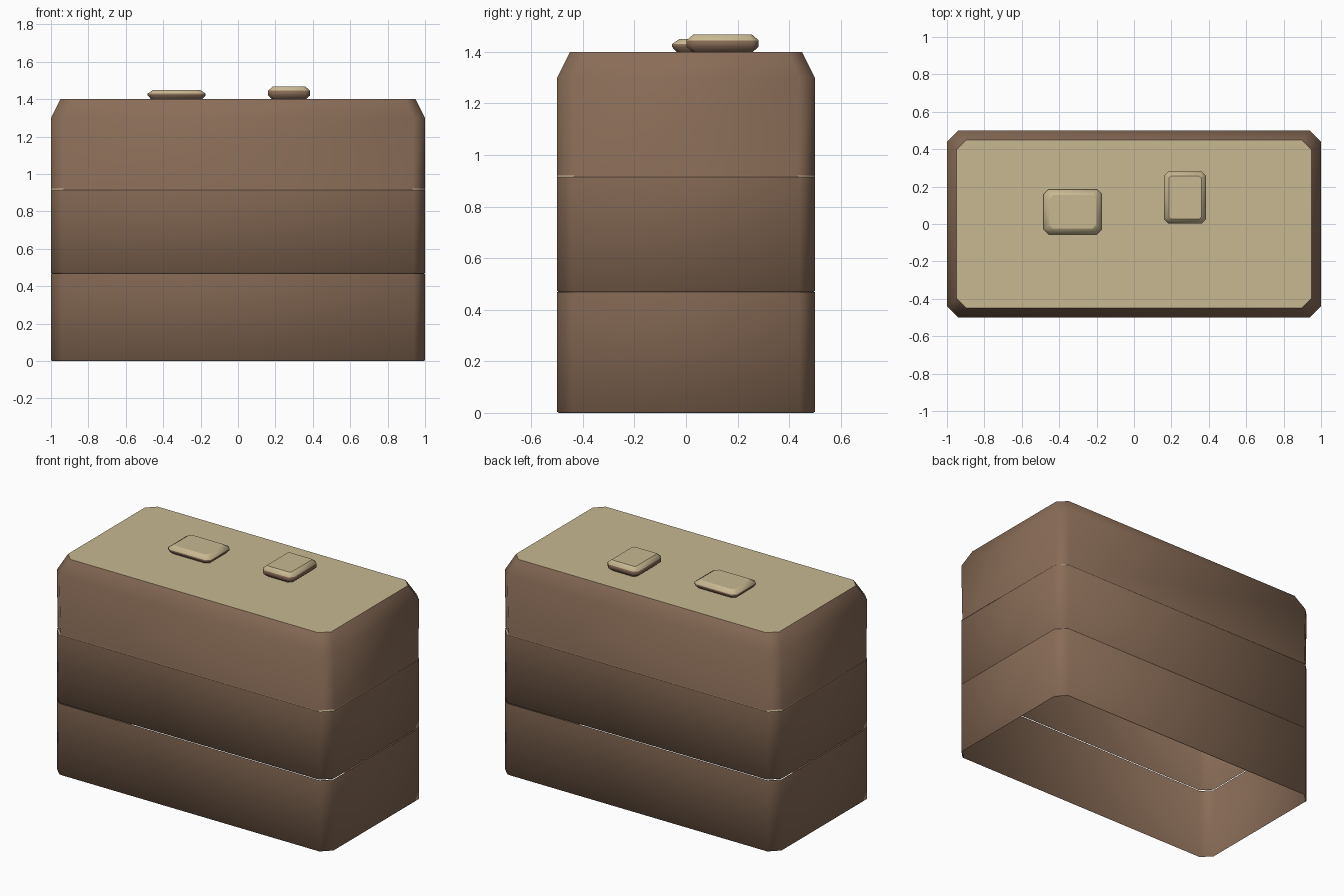
import bpy, bmesh

cube = bpy.data.objects.get("Cube")
if cube:
    bpy.data.objects.remove(cube, do_unlink=True)


def material(name, rgb):
    m = bpy.data.materials.new(name)
    m.use_nodes = True
    m.diffuse_color = (*rgb, 1)
    bsdf = m.node_tree.nodes["Principled BSDF"]
    bsdf.inputs["Base Color"].default_value = (*rgb, 1)
    bsdf.inputs["Roughness"].default_value = 0.9
    return m


BROWN = material("earth brown", (0.25, 0.15, 0.095))
CREAM = material("sand cream", (0.58, 0.48, 0.285))


def octagon(hx, hy, cut):
    """Rectangle outline with its four corners cut off, counter-clockwise."""
    return [(hx, -hy + cut), (hx, hy - cut), (hx - cut, hy), (-hx + cut, hy),
            (-hx, hy - cut), (-hx, -hy + cut), (-hx + cut, -hy), (hx - cut, -hy)]


def loft(name, centre, half, rings, cream, cap_top=False, cap_bottom=False):
    """Stack cut-corner rings (z, inset, cut); cream(face) picks the light faces."""
    bm = bmesh.new()
    loops = [[bm.verts.new((centre[0] + x, centre[1] + y, z))
              for x, y in octagon(half[0] - inset, half[1] - inset, cut)]
             for z, inset, cut in rings]
    for low, high in zip(loops, loops[1:]):
        for i in range(8):
            j = (i + 1) % 8
            bm.faces.new((low[i], low[j], high[j], high[i]))
    for face in bm.faces:
        face.smooth = True
    if cap_top:
        cap = bm.faces.new(loops[-1])
        for edge in cap.edges:
            edge.smooth = False
    if cap_bottom:
        bm.faces.new(loops[0][::-1])
    bm.normal_update()
    for face in bm.faces:
        face.material_index = int(cream(face))
    mesh = bpy.data.meshes.new(name)
    bm.to_mesh(mesh)
    bm.free()
    mesh.materials.append(BROWN)
    mesh.materials.append(CREAM)
    obj = bpy.data.objects.new(name, mesh)
    bpy.context.collection.objects.link(obj)
    return obj


def never(face):
    return False


# Cliff body: three open tubes, tucked in slightly at each seam
BODY = (1.0, 0.5)
loft("lower_cliff", (0, 0), BODY,
     [(0, 0.006, 0.06), (0.005, 0, 0.06), (0.468, 0, 0.06)], never)
loft("middle_cliff", (0, 0), BODY,
     [(0.468, 0.006, 0.06), (0.473, 0, 0.06), (0.915, 0, 0.06)], never)


# Upper cliff: cream top and small cream ledges at the corners of its seam
def upper_cream(face):
    diagonal = abs(face.normal.x) > 0.1 and abs(face.normal.y) > 0.1
    return face.normal.z > 0.9 or (diagonal and face.calc_center_median().z < 0.92)


loft("upper_cliff", (0, 0), BODY,
     [(0.915, 0, 0.06), (0.921, 0, 0.07), (1.30, 0, 0.06), (1.40, 0.05, 0.055)],
     upper_cream, cap_top=True)


# Stones: cream upper faces, brown sides and undersides
def stone_cream(face):
    return face.normal.z > 0.1


loft("flat_stone", (-0.328, 0.065), (0.155, 0.12),
     [(1.398, 0.02, 0.02), (1.42, 0, 0.025), (1.43, 0, 0.025), (1.45, 0.03, 0.02)],
     stone_cream, cap_top=True, cap_bottom=True)
loft("tall_stone", (0.273, 0.142), (0.113, 0.14),
     [(1.398, 0.025, 0.02), (1.42, 0, 0.025), (1.445, 0, 0.025), (1.467, 0.026, 0.01)],
     stone_cream, cap_top=True, cap_bottom=True)
